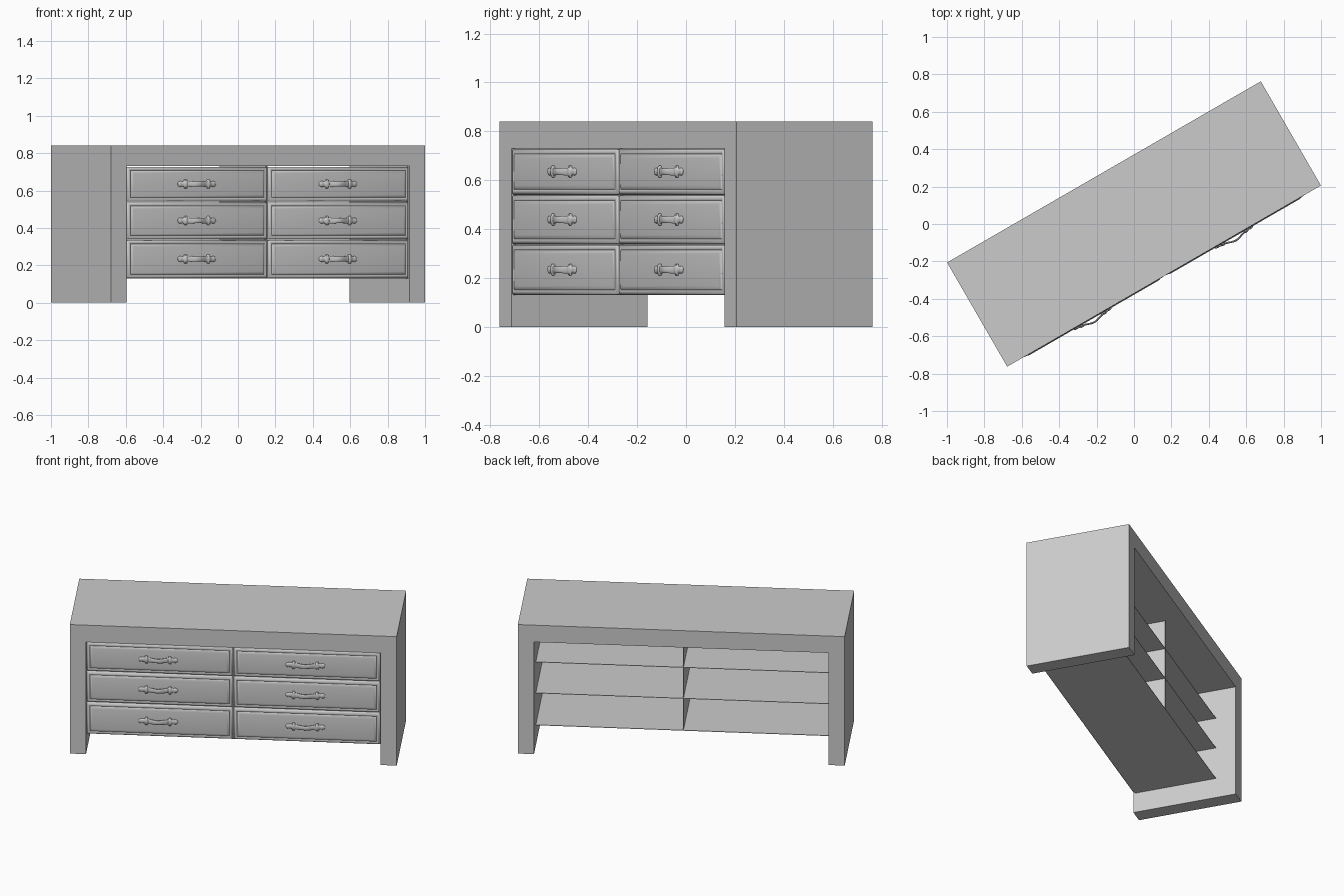
import bpy, bmesh, math
from mathutils import Matrix, Vector

if "Cube" in bpy.data.objects:
    bpy.data.objects.remove(bpy.data.objects["Cube"], do_unlink=True)

# Overall sizes in the cabinet's own frame: length, depth, height
L, D, H = 1.937, 0.643, 0.84
SIDE = 0.096                       # thickness of the end panels
OPEN_TOP, OPEN_BOT = 0.73, 0.13    # drawer opening
ROWS = [(0.13, 0.338), (0.338, 0.54), (0.54, 0.73)]
FRONT = -D / 2
SHELF_BACK = D / 2 - 0.125
HALF = L / 2 - SIDE                # half width of the opening
TURN = Matrix.Rotation(math.radians(30), 4, 'Z')   # the cabinet stands at an angle

grey = bpy.data.materials.new("plain_grey")
grey.use_nodes = True
COLOUR = (0.6, 0.6, 0.6, 1)
grey.diffuse_color = COLOUR
grey.node_tree.nodes["Principled BSDF"].inputs["Base Color"].default_value = COLOUR


def finish(name, bm, smooth=False):
    bmesh.ops.recalc_face_normals(bm, faces=bm.faces)
    bm.transform(TURN)
    mesh = bpy.data.meshes.new(name)
    bm.to_mesh(mesh)
    bm.free()
    mesh.materials.append(grey)
    ob = bpy.data.objects.new(name, mesh)
    bpy.context.collection.objects.link(ob)
    if smooth:
        bpy.ops.object.select_all(action='DESELECT')
        ob.select_set(True)
        bpy.context.view_layer.objects.active = ob
        bpy.ops.object.shade_smooth_by_angle(angle=math.radians(40))
    return ob


def box(name, lo, hi):
    bm = bmesh.new()
    lo, hi = Vector(lo), Vector(hi)
    bmesh.ops.create_cube(bm, size=1, matrix=Matrix.Translation((lo + hi) / 2)
                          @ Matrix.Diagonal((*(hi - lo), 1)))
    return finish(name, bm)


def loft(bm, rings):
    """Skin a list of closed point rings and cap both ends."""
    loops = [[bm.verts.new(p) for p in ring] for ring in rings]
    for a, b in zip(loops, loops[1:]):
        for i in range(len(a)):
            j = (i + 1) % len(a)
            bm.faces.new((a[i], a[j], b[j], b[i]))
    bm.faces.new(loops[0])
    bm.faces.new(loops[-1])


# Outer frame: a bridge-shaped profile pushed through the depth
bm = bmesh.new()
outline = [(-L / 2, 0), (-L / 2, H), (L / 2, H), (L / 2, 0),
           (HALF, 0), (HALF, OPEN_TOP), (-HALF, OPEN_TOP), (-HALF, 0)]
loft(bm, [[(x, y, z) for x, z in outline] for y in (-D / 2, D / 2)])
finish("outer_frame", bm)

# Thin shelves and the centre divider, open at the back
for i, (z, _) in enumerate(ROWS):
    for side, x0 in (("right", -HALF), ("left", 0)):
        box(f"shelf_{side}_{i + 1}", (x0, FRONT + 0.012, z),
            (x0 + HALF, SHELF_BACK, z + 0.003))
box("centre_divider", (-0.002, FRONT + 0.012, OPEN_BOT), (0.002, SHELF_BACK, OPEN_TOP))


def drawer_front(name, x0, x1, z0, z1):
    # Each step is (inset from the edge, distance behind the frame face)
    steps = [(0, 0.022), (0, 0.008), (0.004, 0.001), (0.010, -0.002),
             (0.016, -0.002), (0.020, 0.001), (0.026, -0.004), (0.036, -0.006)]
    bm = bmesh.new()
    loft(bm, [[(x0 + d, FRONT + y, z0 + d), (x1 - d, FRONT + y, z0 + d),
               (x1 - d, FRONT + y, z1 - d), (x0 + d, FRONT + y, z1 - d)]
              for d, y in steps])
    finish(name, bm, True)


def sweep(name, cx, cz, stations, sides=14):
    # Each station is (x, y, half depth, half height) of an oval section
    bm = bmesh.new()
    rings = []
    for x, y, ry, rz in stations:
        angles = [2 * math.pi * k / sides for k in range(sides)]
        rings.append([(cx + x, FRONT + y + ry * math.cos(a), cz + rz * math.sin(a))
                      for a in angles])
    loft(bm, rings)
    finish(name, bm, True)


def handle(name, cx, cz):
    # Bowed grip
    grip = []
    for k in range(-8, 9):
        t = k / 8
        bow = 0.5 + 0.5 * math.cos(math.pi * t)
        grip.append((0.07 * t, -0.011 - 0.016 * bow, 0.005, 0.013 + 0.004 * abs(t)))
    sweep(name + "_grip", cx, cz, grip)
    # Collar and tapering finial at each end
    mount = [(0.060, -0.008, 0.009, 0.018), (0.064, -0.008, 0.011, 0.025),
             (0.076, -0.008, 0.011, 0.025), (0.080, -0.007, 0.009, 0.016),
             (0.090, -0.006, 0.007, 0.013), (0.100, -0.006, 0.008, 0.016),
             (0.110, -0.006, 0.007, 0.014), (0.117, -0.005, 0.003, 0.006)]
    for side, s in (("right", -1), ("left", 1)):
        sweep(f"{name}_mount_{side}", cx, cz, [(s * x, y, a, b) for x, y, a, b in mount])


# Six drawers in two columns
GAP = 0.003
for i, (z0, z1) in enumerate(ROWS):
    for side, x0 in (("right", -HALF), ("left", 0)):
        tag = f"{side}_{i + 1}"
        drawer_front("drawer_front_" + tag, x0 + GAP, x0 + HALF - GAP, z0 + GAP / 2, z1 - GAP)
        handle("handle_" + tag, x0 + HALF / 2 - 0.008, (z0 + z1) / 2)
